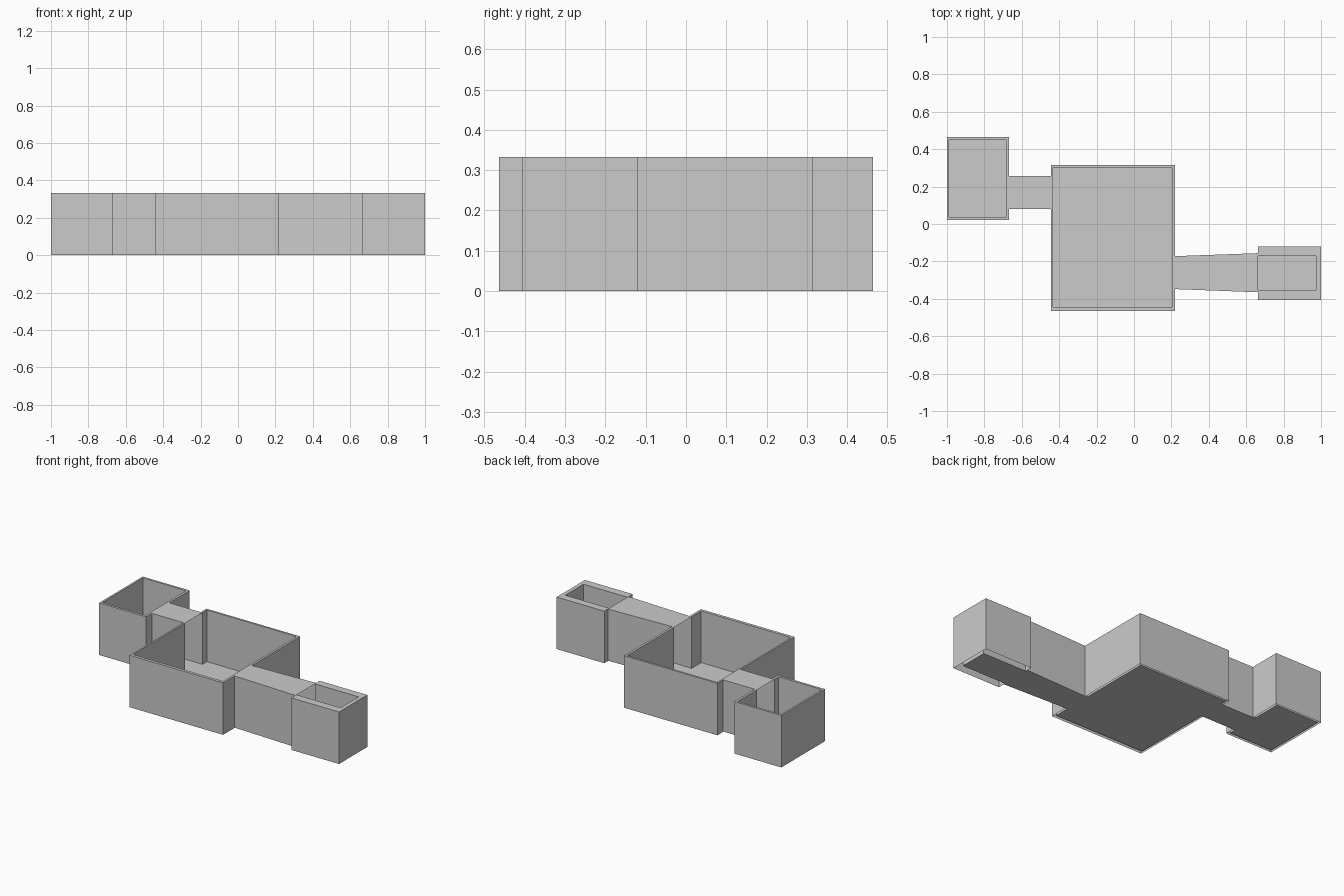
import bpy, bmesh

if "Cube" in bpy.data.objects:
    bpy.data.objects.remove(bpy.data.objects["Cube"])

H = 0.333      # wall height
FLOOR = 0.002  # floor level


def finish(name, quads):
    bm = bmesh.new()
    for quad in quads:
        bm.faces.new([bm.verts.new(p) for p in quad])
    bmesh.ops.remove_doubles(bm, verts=bm.verts, dist=0.0001)
    me = bpy.data.meshes.new(name)
    bm.to_mesh(me)
    bm.free()
    ob = bpy.data.objects.new(name, me)
    bpy.context.collection.objects.link(ob)
    return ob


def wall(p, q, z0):
    # Upright panel facing the right of the direction p -> q
    return [(*p, z0), (*q, z0), (*q, H), (*p, H)]


def flat(x0, y0, x1, y1, z):
    return [(x0, y0, z), (x1, y0, z), (x1, y1, z), (x0, y1, z)]


def shell(box, doors, z0, inward=False):
    # Four walls round a box, split where a side has a door
    x0, y0, x1, y1 = box
    segs = [((x0, y0), (x1, y0)), ((x1, y1), (x0, y1))]
    for side, x in (("west", x0), ("east", x1)):
        cuts = [y0, *doors.get(side, ()), y1]
        for a, b in zip(cuts[::2], cuts[1::2]):
            if b - a > 0.001:
                p, q = (x, a), (x, b)
                segs.append((q, p) if side == "west" else (p, q))
    return [wall(q, p, z0) if inward else wall(p, q, z0) for p, q in segs]


def room(name, outer, inner, doors):
    quads = shell(outer, doors, 0) + shell(inner, doors, FLOOR, True)
    quads.append(flat(*inner, FLOOR))
    # Rim along the wall tops
    X0, Y0, X1, Y1 = outer
    x0, y0, x1, y1 = inner
    for r in ((X0, Y0, X1, y0), (X0, y1, X1, Y1), (X0, y0, x0, y1), (x1, y0, X1, y1)):
        if r[2] - r[0] > 0.001:
            quads.append(flat(*r, H))
    return finish(name, quads)


def corridor(name, sections, roof):
    # sections: (x, low y, high y) from room to room; roof: x range covered
    quads = []
    for (xa, a0, a1), (xb, b0, b1) in zip(sections, sections[1:]):
        quads.append(wall((xa, a0), (xb, b0), FLOOR))
        quads.append(wall((xb, b1), (xa, a1), FLOOR))
        levels = [FLOOR] + ([H] if roof[0] <= xa and xb <= roof[1] else [])
        for z in levels:
            quads.append([(xa, a0, z), (xb, b0, z), (xb, b1, z), (xa, a1, z)])
    return finish(name, quads)


# Three open-topped rooms
room("left_room", (-1, 0.022, -0.667, 0.464), (-0.988, 0.038, -0.682, 0.45),
     {"east": (0.081, 0.257)})
room("main_room", (-0.443, -0.464, 0.219, 0.315), (-0.432, -0.445, 0.204, 0.302),
     {"west": (0.081, 0.257), "east": (-0.348, -0.172)})
room("right_room", (0.663, -0.406, 1, -0.12), (0.663, -0.354, 0.974, -0.17),
     {"west": (-0.354, -0.17)})

# Roofed corridors, the right one flaring outwards
corridor("left_corridor",
         [(-0.682, 0.081, 0.257), (-0.667, 0.081, 0.257),
          (-0.443, 0.081, 0.257), (-0.432, 0.081, 0.257)], (-0.667, -0.443))
corridor("right_corridor",
         [(0.204, -0.348, -0.172), (0.219, -0.348, -0.172),
          (0.663, -0.365, -0.156)], (0.219, 0.663))
